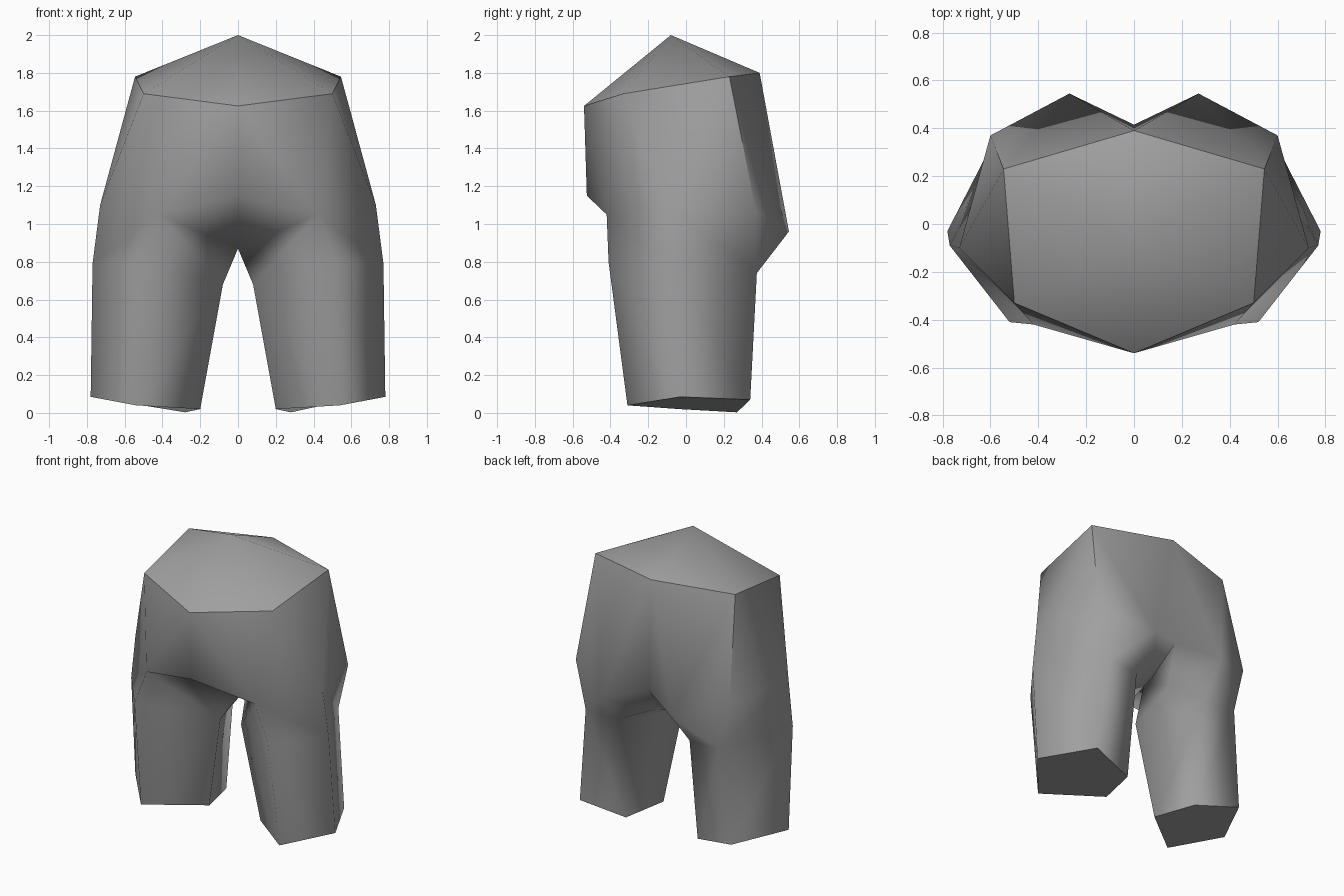
import bpy, bmesh

if "Cube" in bpy.data.objects:
    bpy.data.objects.remove(bpy.data.objects["Cube"])

# Corner points of the right half
P = {
    # waist
    "apex": (0, -0.08, 2.0),
    "waist_front": (0, -0.54, 1.625), "waist_fs": (0.5, -0.33, 1.69),
    "waist_bs": (0.545, 0.23, 1.78), "waist_back": (0, 0.39, 1.80),
    # hips and seat
    "belly": (0, -0.525, 1.15), "hip_f": (0.42, -0.42, 1.05),
    "hip_o": (0.73, -0.10, 1.10), "hip_b": (0.60, 0.37, 1.07),
    "seat": (0.27, 0.545, 0.96), "cleft": (0, 0.415, 1.03),
    # inside of the legs
    "crotch": (0, 0.10, 0.87), "gusset": (0.07, 0.26, 0.815),
}
# Leg loops: front, outer, back outer, back inner, inner
THIGH = [(0.52, -0.41, 0.80), (0.77, -0.09, 0.79), (0.52, 0.375, 0.74),
         (0.28, 0.36, 0.73), (0.08, -0.08, 0.68)]
HEM = [(0.54, -0.31, 0.04), (0.78, -0.03, 0.085), (0.59, 0.34, 0.07),
       (0.28, 0.27, 0.003), (0.20, -0.035, 0.02)]
for i in range(5):
    P[f"t{i}"] = THIGH[i]
    P[f"h{i}"] = HEM[i]

FACES = [
    # waist cap
    "apex waist_front waist_fs", "apex waist_fs waist_bs", "apex waist_bs waist_back",
    # hips and seat
    "waist_front belly hip_f waist_fs", "waist_fs hip_f hip_o",
    "waist_fs hip_o waist_bs", "waist_bs hip_o hip_b",
    "waist_bs hip_b seat", "waist_bs seat waist_back", "waist_back seat cleft",
    # upper thigh
    "hip_f t0 t1 hip_o", "hip_o t1 t2 hip_b", "hip_b t2 seat", "seat t2 t3",
    "seat t3 gusset", "seat gusset cleft", "cleft gusset crotch",
    "gusset t3 t4", "crotch gusset t4",
    # underside of the belly
    "belly crotch hip_f", "hip_f crotch t4", "hip_f t4 t0",
    # hem
    "h0 h4 h3 h2 h1",
]
# lower leg
FACES += [f"t{i} h{i} h{(i + 1) % 5} t{(i + 1) % 5}" for i in range(5)]

# Hard edges: waist line, back side seam and hem
SHARP = [("waist_front", "waist_fs"), ("waist_fs", "waist_bs"),
         ("waist_bs", "waist_back"), ("waist_bs", "hip_b")]
SHARP += [(f"h{i}", f"h{(i + 1) % 5}") for i in range(5)]

bm = bmesh.new()
verts = {k: bm.verts.new(p) for k, p in P.items()}
for f in FACES:
    bm.faces.new([verts[k] for k in f.split()]).smooth = True
for a, b in SHARP:
    bm.edges.get((verts[a], verts[b])).smooth = False

# Mirror to the left half and weld the centre line
copy = bmesh.ops.duplicate(bm, geom=bm.verts[:] + bm.edges[:] + bm.faces[:])["geom"]
for v in copy:
    if isinstance(v, bmesh.types.BMVert):
        v.co.x = -v.co.x
bmesh.ops.remove_doubles(bm, verts=bm.verts[:], dist=0.0005)
bmesh.ops.recalc_face_normals(bm, faces=bm.faces[:])

mesh = bpy.data.meshes.new("shorts")
bm.to_mesh(mesh)
bm.free()
shorts = bpy.data.objects.new("shorts", mesh)
bpy.context.collection.objects.link(shorts)

grey = bpy.data.materials.new("grey cloth")
grey.diffuse_color = (0.35, 0.35, 0.35, 1)
grey.use_nodes = True
grey.node_tree.nodes["Principled BSDF"].inputs["Base Color"].default_value = grey.diffuse_color
mesh.materials.append(grey)
